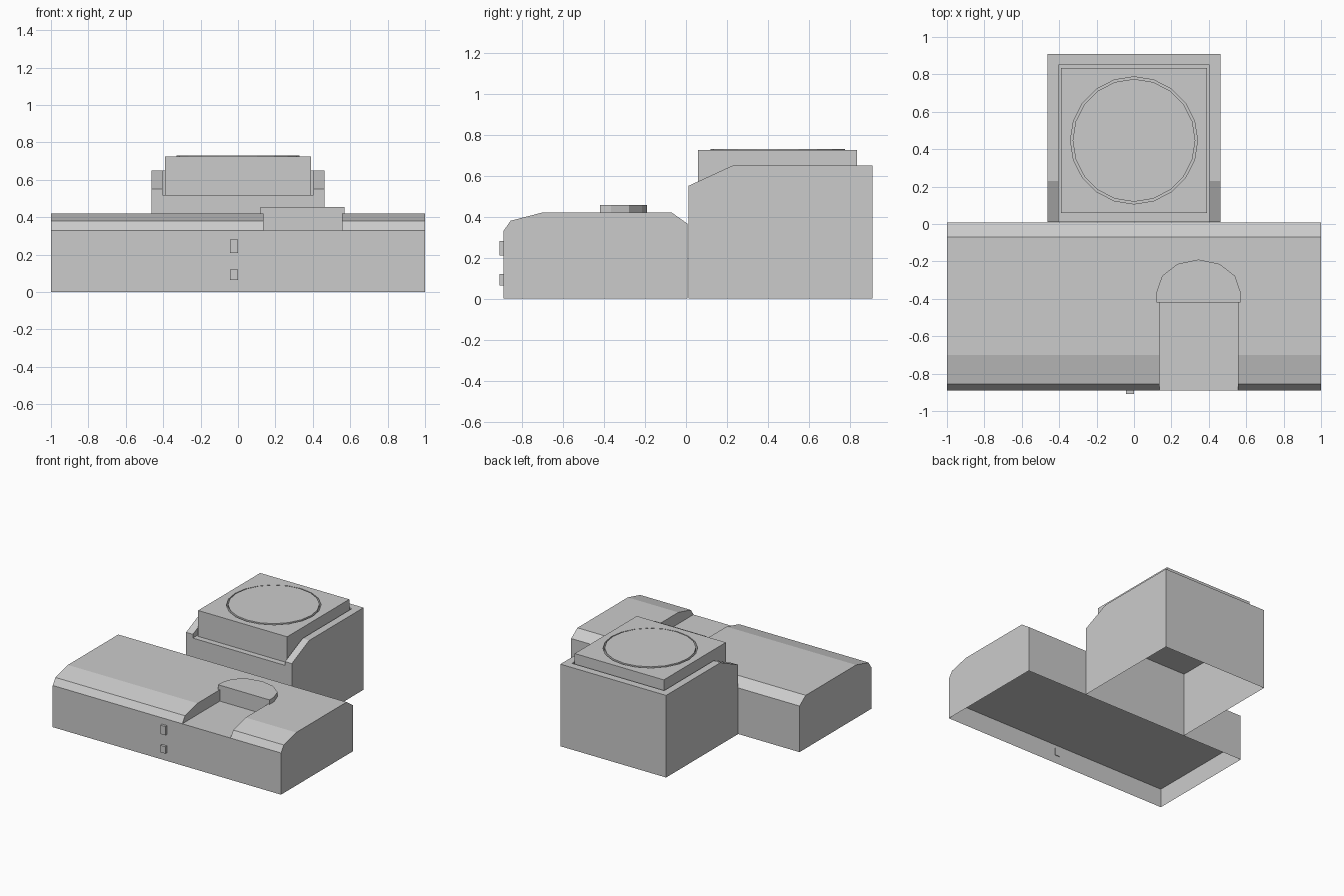
import bpy, bmesh, math
from mathutils import Vector

if "Cube" in bpy.data.objects:
    bpy.data.objects.remove(bpy.data.objects["Cube"])

grey = bpy.data.materials.new("plain grey")
grey.use_nodes = True
grey.diffuse_color = (0.6, 0.6, 0.6, 1)
grey.node_tree.nodes["Principled BSDF"].inputs["Base Color"].default_value = grey.diffuse_color


def prism(name, points, direction):
    """Sweep a closed flat outline along a direction."""
    bm = bmesh.new()
    face = bm.faces.new([bm.verts.new(p) for p in points])
    moved = bmesh.ops.extrude_face_region(bm, geom=[face])["geom"]
    bmesh.ops.translate(bm, vec=Vector(direction),
                        verts=[v for v in moved if isinstance(v, bmesh.types.BMVert)])
    bmesh.ops.recalc_face_normals(bm, faces=bm.faces)
    mesh = bpy.data.meshes.new(name)
    bm.to_mesh(mesh)
    bm.free()
    mesh.materials.append(grey)
    ob = bpy.data.objects.new(name, mesh)
    bpy.context.collection.objects.link(ob)
    return ob


def side_profile(name, yz, half_width):
    return prism(name, [(-half_width, y, z) for y, z in yz], (2 * half_width, 0, 0))


def box(name, x, y, z):
    return prism(name, [(x[0], y[0], z[0]), (x[1], y[0], z[0]),
                        (x[1], y[1], z[0]), (x[0], y[1], z[0])], (0, 0, z[1] - z[0]))


def disc(name, radius, bottom, top, sides=20):
    ring = [2 * math.pi * i / sides for i in range(sides)]
    return prism(name, [(radius * math.cos(a), 0.447 + radius * math.sin(a), bottom)
                        for a in ring], (0, 0, top - bottom))


def cut(ob, cutter):
    """Subtract the cutter for good, then discard it."""
    mod = ob.modifiers.new("cut", "BOOLEAN")
    mod.operation, mod.solver, mod.object = "DIFFERENCE", "EXACT", cutter
    bpy.context.view_layer.objects.active = ob
    bpy.ops.object.modifier_apply(modifier=mod.name)
    bpy.data.objects.remove(cutter)


def open_bottom(ob, ceiling):
    """Lift the underside into the shell, leaving thin walls below it."""
    bm = bmesh.new()
    bm.from_mesh(ob.data)
    under = [f for f in bm.faces if f.normal.z < -0.9 and f.calc_center_median().z < 0.01]
    split = bmesh.ops.split(bm, geom=under)["geom"]
    for v in split:
        if isinstance(v, bmesh.types.BMVert):
            v.co.z = ceiling
    bm.to_mesh(ob.data)
    bm.free()


# Wide front base with bevelled top edges and a slot in its front
base = side_profile("base", [(-0.89, 0), (-0.89, 0.33), (-0.855, 0.38), (-0.7, 0.42),
                             (-0.07, 0.42), (0.008, 0.365), (0.008, 0)], 1)
cut(base, box("slot_cutter", (0.135, 0.557), (-1, -0.41), (0.33, 0.6)))
open_bottom(base, 0.15)

# Arched block at the end of the slot
cx, half, front = 0.345, 0.225, -0.42
arch = [(cx + half, front), (cx + half, -0.365)]
arch += [(cx + half * math.cos(a), -0.365 + 0.175 * math.sin(a))
         for a in [math.pi * i / 6 for i in range(1, 6)]]
arch += [(cx - half, -0.365), (cx - half, front)]
prism("arched_block", [(x, y, 0.325) for x, y in arch], (0, 0, 0.131))

# Two small buttons on the front wall
for label, z in (("upper", (0.21, 0.28)), ("lower", (0.065, 0.12))):
    box(label + "_button", (-0.043, 0), (-0.91, -0.885), z)

# Rear housing with sloped shoulders and a tray open to the front
housing = side_profile("rear_housing", [(0.012, 0), (0.012, 0.55), (0.23, 0.65),
                                        (0.91, 0.65), (0.91, 0)], 0.463)
cut(housing, box("tray_cutter", (-0.404, 0.404), (-0.2, 0.85), (0.52, 0.9)))
open_bottom(housing, 0.512)

# Square cap with a round well, and the disc that sits in it
cap = box("square_cap", (-0.39, 0.39), (0.058, 0.835), (0.52, 0.725))
cut(cap, disc("well_cutter", 0.34, 0.68, 0.9))
disc("round_plate", 0.328, 0.67, 0.729)
